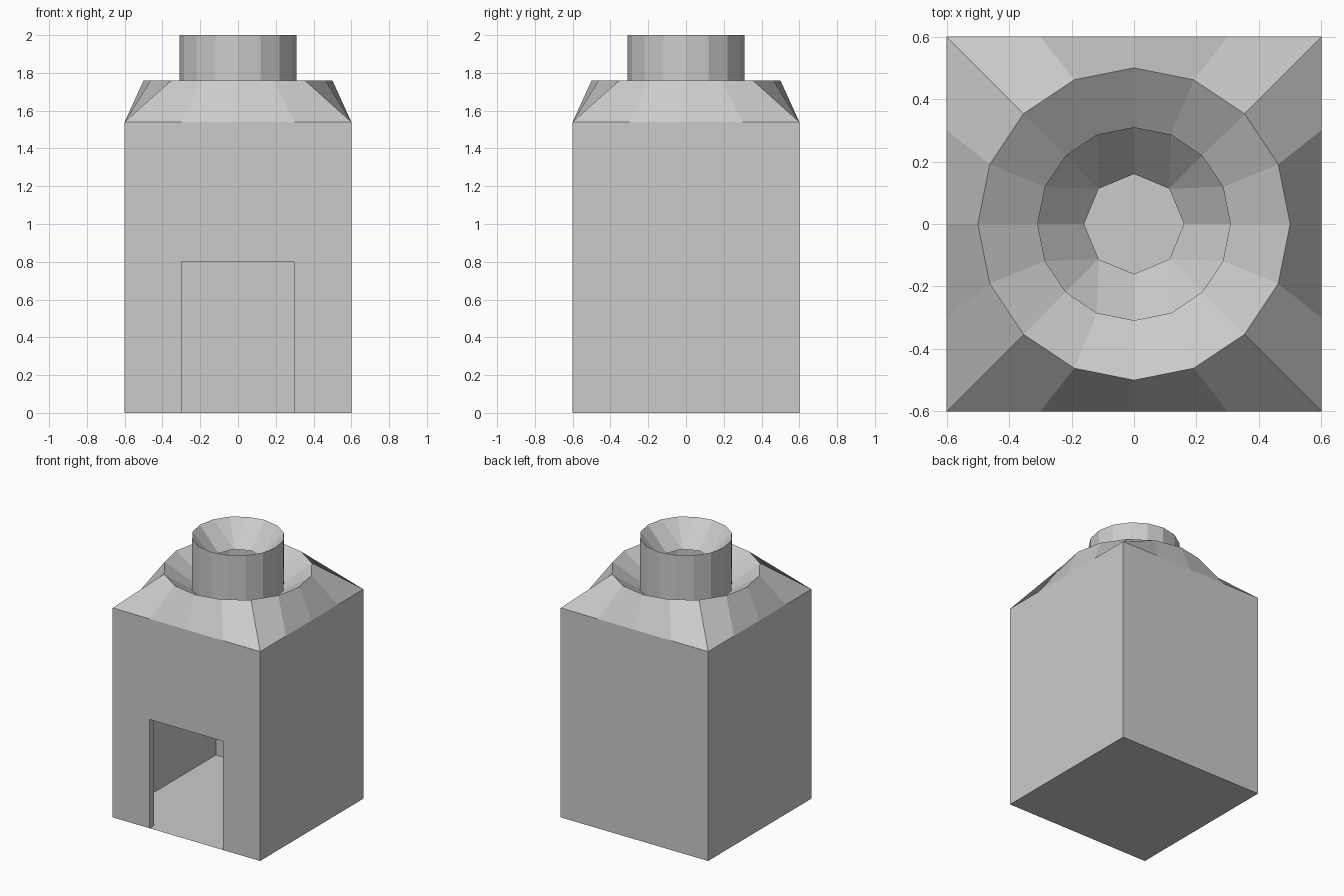
import bpy, bmesh, math

if "Cube" in bpy.data.objects:
    bpy.data.objects.remove(bpy.data.objects["Cube"])

N = 16
WALL, EAVE, DOOR_X, DOOR_Z, JAMB = 0.6, 1.54, 0.3, 0.8, 0.05


def circle(r, z, steps=range(N)):
    return [(r * math.cos(math.tau * i / N), r * math.sin(math.tau * i / N), z) for i in steps]


def square(h, z):
    # 16 evenly spaced points round a square, starting at +x
    def tri(i):
        t = abs((i % N) - 8)
        return max(-1.0, min(1.0, (t - 4) / 2))
    return [(h * tri(i), h * tri(i - 4), z) for i in range(N)]


def bridge(bm, lower, upper):
    for i in range(N):
        j = (i + 1) % N
        face = []
        for p in (lower[i], lower[j], upper[j], upper[i]):
            if p not in face:
                face.append(p)
        add_face(bm, face)


def add_face(bm, points):
    bm.faces.new([bm.verts.new(p) for p in points])


def finish(name, bm):
    bmesh.ops.remove_doubles(bm, verts=bm.verts[:], dist=1e-4)
    mesh = bpy.data.meshes.new(name)
    bm.to_mesh(mesh)
    bm.free()
    obj = bpy.data.objects.new(name, mesh)
    bpy.context.collection.objects.link(obj)
    return obj


# Thin-walled square body with a doorway in the front
bm = bmesh.new()
w, d, h, e = WALL, DOOR_X, DOOR_Z, EAVE
add_face(bm, [(-w, w, 0), (w, w, 0), (w, -w, 0), (-w, -w, 0)])
add_face(bm, [(w, w, 0), (-w, w, 0), (-w, w, e), (w, w, e)])
add_face(bm, [(w, -w, 0), (w, w, 0), (w, w, e), (w, -w, e)])
add_face(bm, [(-w, w, 0), (-w, -w, 0), (-w, -w, e), (-w, w, e)])
add_face(bm, [(-w, -w, 0), (-d, -w, 0), (-d, -w, h), (-w, -w, h)])
add_face(bm, [(d, -w, 0), (w, -w, 0), (w, -w, h), (d, -w, h)])
add_face(bm, [(-w, -w, h), (-d, -w, h), (d, -w, h), (w, -w, h), (w, -w, e), (-w, -w, e)])
finish("body", bm)

# Door lining turned inward
bm = bmesh.new()
k = -w + JAMB
add_face(bm, [(-d, -w, 0), (-d, k, 0), (-d, k, h), (-d, -w, h)])
add_face(bm, [(d, k, 0), (d, -w, 0), (d, -w, h), (d, k, h)])
add_face(bm, [(-d, -w, h), (-d, k, h), (d, k, h), (d, -w, h)])
finish("door_lining", bm)

# Roof: square eave to round shoulder, then dished down to the chimney foot
bm = bmesh.new()
shoulder = circle(0.5, 1.76)
foot = circle(0.31, 1.63)
bridge(bm, square(WALL, EAVE), shoulder)
bridge(bm, shoulder, foot)
finish("roof", bm)

# Chimney: straight collar with a funnel down to an eight-sided hole
bm = bmesh.new()
rim = circle(0.31, 2.0)
snap = {0: 0, 1: 1, 2: 0, 3: -1}
hole = circle(0.16, 1.83, [i + snap[i % 4] for i in range(N)])
bridge(bm, foot, rim)
bridge(bm, rim, hole)
finish("chimney", bm)
